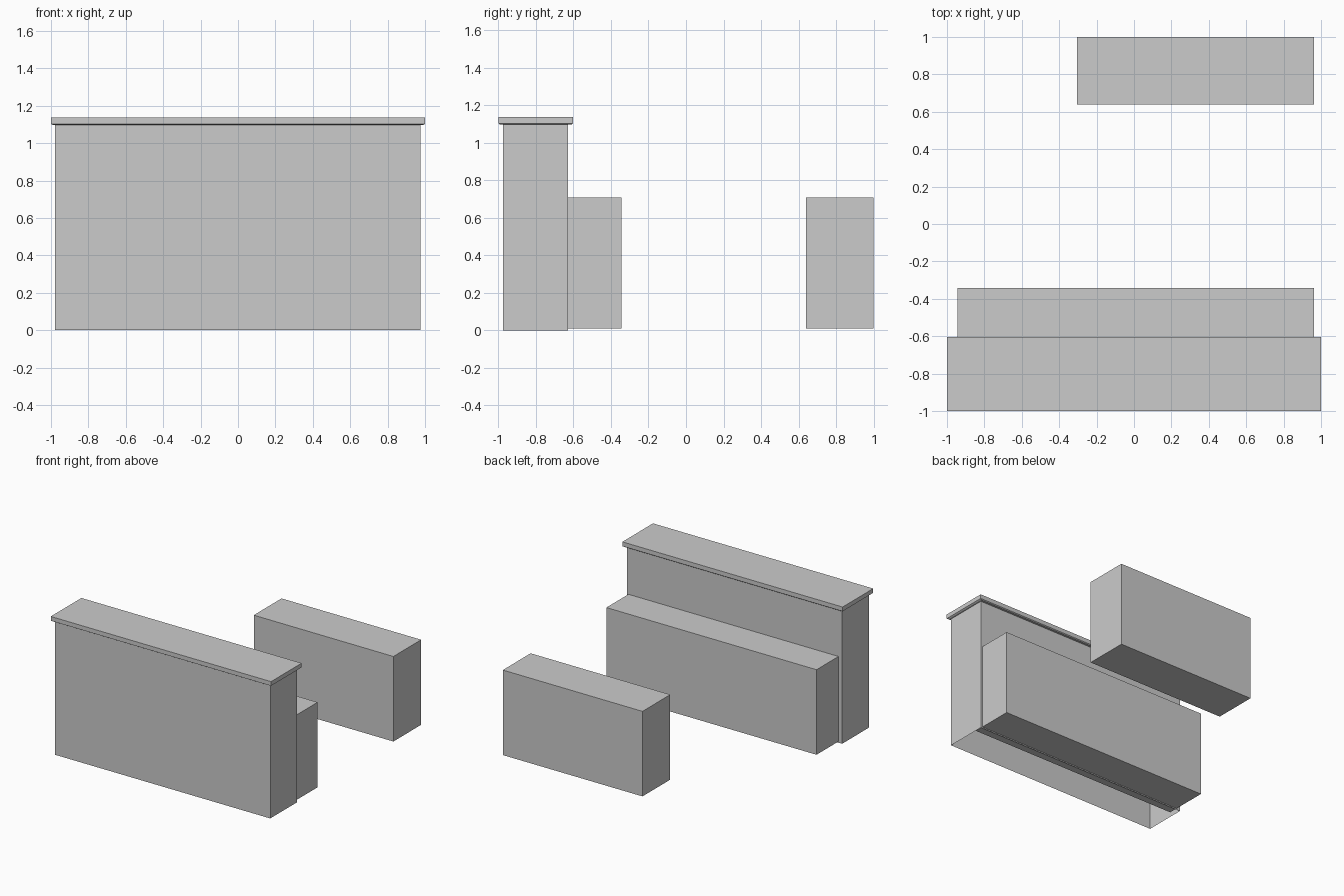
import bpy, bmesh

if "Cube" in bpy.data.objects:
    bpy.data.objects.remove(bpy.data.objects["Cube"])


def loft(name, rings, cap_bottom=True, cap_top=True):
    """Stack rectangles (x0, x1, y0, y1, z) into one flat-shaded shell."""
    bm = bmesh.new()
    loops = []
    for x0, x1, y0, y1, z in rings:
        loops.append([bm.verts.new((x, y, z)) for x, y in
                      ((x0, y0), (x1, y0), (x1, y1), (x0, y1))])
    for a, b in zip(loops, loops[1:]):
        for i in range(4):
            j = (i + 1) % 4
            bm.faces.new((a[i], a[j], b[j], b[i]))
    if cap_bottom:
        bm.faces.new(loops[0][::-1])
    if cap_top:
        bm.faces.new(loops[-1])
    mesh = bpy.data.meshes.new(name)
    bm.to_mesh(mesh)
    bm.free()
    ob = bpy.data.objects.new(name, mesh)
    bpy.context.collection.objects.link(ob)
    return ob


def box(name, x0, x1, y0, y1, z0, z1):
    return loft(name, [(x0, x1, y0, y1, z0), (x0, x1, y0, y1, z1)])


# Tall front counter: four walls, open underneath
body = (-0.978, 0.977, -0.977, -0.628)
loft("front_counter", [(*body, 0.0), (*body, 1.098)], False, False)

# Overhanging top with a small chamfer along its lower edge
top = (-1.0, 1.0, -1.0, -0.603)
under = (-0.99, 0.99, -0.99, -0.611)
loft("counter_top", [(*under, 1.097), (*top, 1.103), (*top, 1.138)])

# Lower work bench pushed into the counter's back, and the separate rear bench
box("work_bench", -0.945, 0.963, -0.703, -0.343, 0.01, 0.708)
box("rear_bench", -0.305, 0.963, 0.64, 1.0, 0.01, 0.708)
